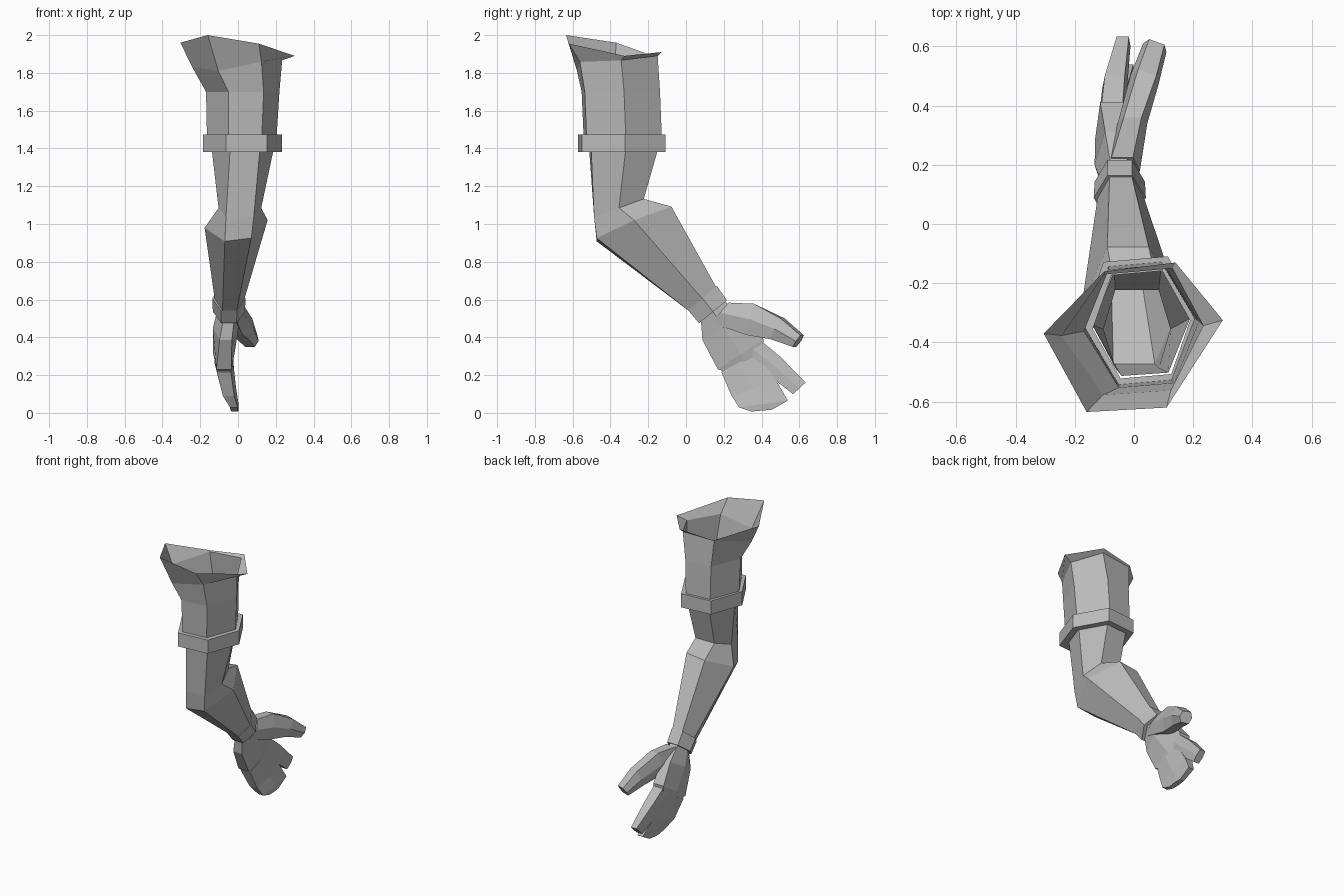
import bpy
import bmesh
from math import radians
from mathutils import Euler, Vector

default_cube = bpy.data.objects.get("Cube")
if default_cube:
    bpy.data.objects.remove(default_cube, do_unlink=True)

grey = bpy.data.materials.new("plain grey")
grey.use_nodes = True
grey.diffuse_color = (.5, .5, .5, 1)
grey.node_tree.nodes["Principled BSDF"].inputs["Base Color"].default_value = grey.diffuse_color


def section(centre, half_width, half_depth, pitch=0, yaw=0, roll=0, edge=.48):
    """Six-sided cross-section, listed from the -x corner round the front."""
    outline = [(-1, 0), (-edge, -1), (edge, -1), (1, 0), (edge, 1), (-edge, 1)]
    turn = Euler((radians(pitch), radians(roll), radians(yaw))).to_matrix()
    return [Vector(centre) + turn @ Vector((across * half_width, along * half_depth, 0))
            for across, along in outline]


def loft(name, sections, cap_start=False, cap_end=False, closed=False):
    """Skin a chain of cross-sections with flat faces."""
    bm = bmesh.new()
    rings = [[bm.verts.new(point) for point in ring] for ring in sections]
    pairs = list(zip(rings, rings[1:]))
    if closed:
        pairs.append((rings[-1], rings[0]))
    for lower, upper in pairs:
        count = len(lower)
        for i in range(count):
            following = (i + 1) % count
            bm.faces.new((lower[i], lower[following], upper[following], upper[i]))
    if cap_start:
        bm.faces.new(rings[0])
    if cap_end:
        bm.faces.new(rings[-1])
    bmesh.ops.recalc_face_normals(bm, faces=bm.faces)
    mesh = bpy.data.meshes.new(name)
    bm.to_mesh(mesh)
    bm.free()
    mesh.materials.append(grey)
    part = bpy.data.objects.new(name, mesh)
    bpy.context.collection.objects.link(part)
    return part


# Sleeve, open at the top
sleeve_top = section(centre=(-.005, -.36, 1.85), half_width=.24, half_depth=.21, yaw=4, roll=-4)
sleeve_top[1].z -= .03
sleeve_top[4:] = [Vector((.13, -.15, 1.89)), Vector((-.1, -.17, 1.88))]
sleeve_middle = section(centre=(.025, -.345, 1.7), half_width=.195, half_depth=.2, yaw=5)
sleeve_bottom = section(centre=(.02, -.335, 1.46), half_width=.185, half_depth=.2, yaw=5)
loft("sleeve", [sleeve_bottom, sleeve_middle, sleeve_top])

# Torn flaring collar
collar_rim = [Vector(point) for point in (
    (-.305, -.37, 1.96), (-.16, -.635, 2), (.11, -.62, 1.955),
    (.3, -.325, 1.89), (.14, -.13, 1.91), (-.1, -.16, 1.885))]
loft("collar", [sleeve_top, collar_rim])

# Band round the sleeve hem
band_centre = Vector((.025, -.34, 1.38))
band_rise = Vector((0, 0, .095))
outer_band = dict(half_width=.21, half_depth=.222, yaw=5, edge=.52)
inner_band = dict(half_width=.165, half_depth=.175, yaw=5, edge=.52)
loft("sleeve_band", [
    section(band_centre, **inner_band),
    section(band_centre, **outer_band),
    section(band_centre + band_rise, **outer_band),
    section(band_centre + band_rise, **inner_band)], closed=True)

# Upper arm, bent elbow and forearm
loft("arm", [
    section(centre=(.025, -.33, 1.4), half_width=.165, half_depth=.178, yaw=4),
    section(centre=(.01, -.355, 1.085), half_width=.113, half_depth=.14, pitch=20, edge=.65),
    section(centre=(-.01, -.275, 1), half_width=.168, half_depth=.215, pitch=23, roll=-7, edge=.42),
    section(centre=(-.045, .09, .6), half_width=.078, half_depth=.095, pitch=41)], cap_end=True)

# Wrist band
wrist_start = dict(centre=(-.048, .088, .607), pitch=41)
wrist_end = dict(centre=(-.048, .143, .535), pitch=39)
loft("wrist_band", [
    section(half_width=.07, half_depth=.08, **wrist_start),
    section(half_width=.088, half_depth=.1, **wrist_start),
    section(half_width=.085, half_depth=.095, **wrist_end),
    section(half_width=.06, half_depth=.07, **wrist_end)], closed=True)

# Palm
loft("palm", [
    section(centre=(-.05, .14, .54), half_width=.06, half_depth=.08, pitch=40),
    section(centre=(-.065, .2, .45), half_width=.068, half_depth=.13, pitch=30),
    section(centre=(-.075, .29, .31), half_width=.056, half_depth=.145, pitch=33, edge=.7),
    section(centre=(-.075, .32, .26), half_width=.045, half_depth=.1, pitch=30, edge=.7)],
    cap_start=True, cap_end=True)

# Joined outer fingers with a rounded tip
loft("outer_fingers", [
    section(centre=(-.075, .28, .265), half_width=.05, half_depth=.105, pitch=27, edge=.75),
    section(centre=(-.05, .36, .13), half_width=.04, half_depth=.125, pitch=19, edge=.75),
    section(centre=(-.022, .41, .047), half_width=.025, half_depth=.13, pitch=8, edge=.8),
    section(centre=(-.018, .4, .012), half_width=.02, half_depth=.055, pitch=5, edge=.8)],
    cap_start=True, cap_end=True)

# Separate forefinger
loft("forefinger", [
    section(centre=(-.075, .35, .34), half_width=.045, half_depth=.062, pitch=47, edge=.8),
    section(centre=(-.065, .46, .255), half_width=.042, half_depth=.058, pitch=45, edge=.8),
    section(centre=(-.038, .6, .13), half_width=.026, half_depth=.045, pitch=43, edge=.8)],
    cap_start=True, cap_end=True)

# Thumb spreading from the wrist
loft("thumb", [
    section(centre=(-.04, .18, .53), half_width=.06, half_depth=.07, pitch=50, edge=.6),
    section(centre=(-.005, .34, .495), half_width=.05, half_depth=.085, pitch=77, edge=.6),
    section(centre=(.035, .485, .445), half_width=.05, half_depth=.062, pitch=62, yaw=-20, edge=.65),
    section(centre=(.07, .595, .38), half_width=.042, half_depth=.037, pitch=55, yaw=-20, edge=.65)],
    cap_start=True, cap_end=True)
